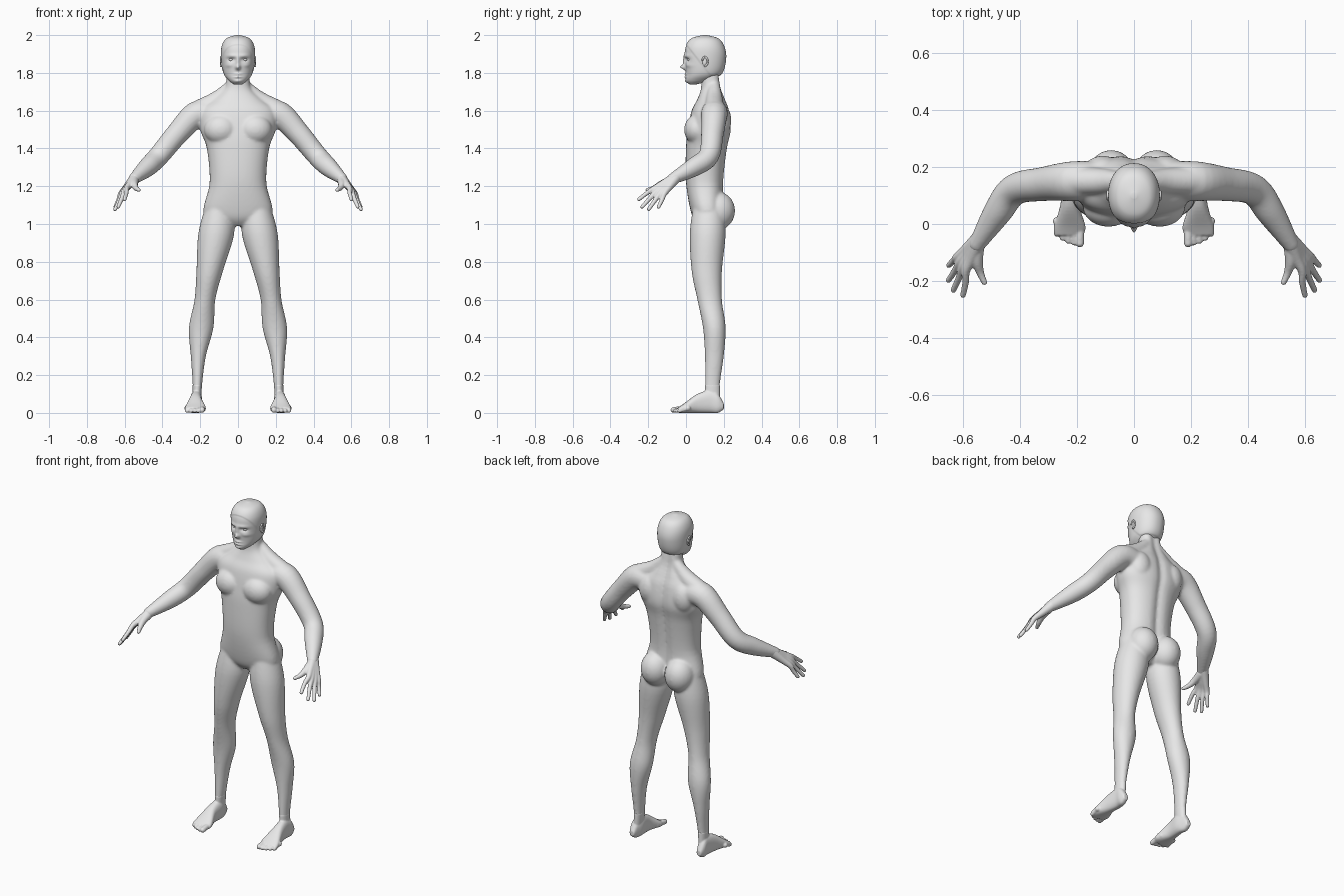
import bpy, bmesh
from math import cos, sin, pi, exp, copysign
from mathutils import Vector, Matrix

if "Cube" in bpy.data.objects:
    bpy.data.objects.remove(bpy.data.objects["Cube"])

SIDES = {"left": 1, "right": -1}
grey = (0.8, 0.8, 0.8, 1)
skin = bpy.data.materials.new("plain_grey")
skin.use_nodes = True
skin.diffuse_color = grey
skin.node_tree.nodes["Principled BSDF"].inputs["Base Color"].default_value = grey


def spline(rows, steps=6):
    """Catmull-Rom interpolation through rows of numbers."""
    result = []
    for i in range(len(rows) - 1):
        before, start = rows[max(i - 1, 0)], rows[i]
        end, after = rows[i + 1], rows[min(i + 2, len(rows) - 1)]
        for k in range(steps):
            t = k / steps
            result.append([q + t / 2 * (r - p + t * (2 * p - 5 * q + 4 * r - s + t * (3 * (q - r) + s - p)))
                           for p, q, r, s in zip(before, start, end, after)])
    return result + [list(rows[-1])]


def skin_rings(bm, rings):
    """Join successive rings with quads and cap both ends."""
    loops = [[bm.verts.new(point) for point in ring] for ring in rings]
    for lower, upper in zip(loops, loops[1:]):
        for i in range(len(lower)):
            bm.faces.new((lower[i - 1], lower[i], upper[i], upper[i - 1]))
    bm.faces.new(loops[0][::-1])
    bm.faces.new(loops[-1])


def stack(bm, rows, side=1, upright=True, power=2, count=48, steps=6, warp=None):
    """Loft of superellipses; each row holds a position, an x range and a depth range."""
    rings = []
    for place, inner, outer, near, far in spline(rows, steps):
        ring = []
        for i in range(count):
            c, s = cos(2 * pi * i / count), sin(2 * pi * i / count)
            x = (inner + outer + (outer - inner) * copysign(abs(c) ** (2 / power), c)) / 2
            depth = (near + far + (far - near) * copysign(abs(s) ** (2 / power), s)) / 2
            point = Vector((x * side, depth, place) if upright else (x * side, place, depth))
            ring.append(warp(point) if warp else point)
        rings.append(ring)
    skin_rings(bm, rings)


def centred(rows):
    """Turn half widths into symmetric x ranges."""
    return [(height, -half, half, front, back) for height, half, front, back in rows]


def blob(bm, centre, radii, side=1):
    x, y, z = centre
    matrix = Matrix.Translation((x * side, y, z)) @ Matrix.Diagonal((*radii, 1))
    bmesh.ops.create_uvsphere(bm, u_segments=24, v_segments=16, radius=1, matrix=matrix)


def tube(bm, points, side=1, count=24):
    """Round limb through points of x, y, z and radius, with rounded ends."""
    path = spline(points)
    spots = [Vector((x * side, y, z)) for x, y, z, radius in path]
    rings = []
    for i, spot in enumerate(spots):
        heading = spots[min(i + 1, len(spots) - 1)] - spots[max(i - 1, 0)]
        turn, radius = heading.to_track_quat("Z", "Y"), path[i][-1]
        angles = [2 * pi * k / count for k in range(count)]
        rings.append([spot + turn @ Vector((cos(a), sin(a), 0)) * radius for a in angles])
    skin_rings(bm, rings)
    for x, y, z, radius in (points[0], points[-1]):
        blob(bm, (x, y, z), (radius, radius, radius), side)


def finish(name, bm, voxel=0, relax=0):
    """Make a smooth object, optionally fusing its overlapping pieces."""
    bmesh.ops.recalc_face_normals(bm, faces=bm.faces[:])
    for face in bm.faces:
        face.smooth = True
    mesh = bpy.data.meshes.new(name)
    bm.to_mesh(mesh)
    bm.free()
    mesh.materials.append(skin)
    part = bpy.data.objects.new(name, mesh)
    bpy.context.collection.objects.link(part)
    if voxel:
        fuse = part.modifiers.new("fuse", "REMESH")
        fuse.mode, fuse.voxel_size, fuse.use_smooth_shade = "VOXEL", voxel, True
        soften = part.modifiers.new("soften", "SMOOTH")
        soften.factor, soften.iterations = 0.5, relax


# Body: torso with a spine groove, chest, buttocks, legs and arms
def spine_groove(point):
    if point.y > 0.12:
        point.y -= 0.014 * exp(-(point.x / 0.025) ** 2)
    return point


torso = centred([(0.99, 0.05, 0.07, 0.16), (1.05, 0.18, 0.03, 0.2), (1.22, 0.15, 0, 0.2),
                 (1.4, 0.165, 0, 0.22), (1.5, 0.2, 0.01, 0.24), (1.6, 0.2, 0.03, 0.23),
                 (1.66, 0.13, 0.06, 0.21), (1.72, 0.07, 0.08, 0.19), (1.8, 0.06, 0.08, 0.18)])
leg = [(1.1, 0.03, 0.17, 0.04, 0.2), (0.95, 0.02, 0.21, 0.02, 0.21), (0.75, 0.08, 0.22, 0.03, 0.19),
       (0.6, 0.12, 0.23, 0.06, 0.19), (0.45, 0.13, 0.26, 0.09, 0.21), (0.3, 0.17, 0.25, 0.1, 0.2),
       (0.15, 0.19, 0.24, 0.1, 0.18), (0.03, 0.2, 0.24, 0.1, 0.18)]
arm = [(0.13, 0.15, 1.58, 0.07), (0.22, 0.15, 1.58, 0.07), (0.32, 0.14, 1.48, 0.06),
       (0.42, 0.12, 1.36, 0.055), (0.48, 0.04, 1.3, 0.05), (0.55, -0.07, 1.24, 0.03)]
neck_slope = [(0.04, 0.15, 1.73, 0.03), (0.11, 0.15, 1.66, 0.045), (0.2, 0.15, 1.61, 0.05)]

body = bmesh.new()
stack(body, torso, power=2.3, warp=spine_groove)
for side in SIDES.values():
    stack(body, leg, side)
    tube(body, arm, side)
    tube(body, neck_slope, side)
    blob(body, centre=(0.09, 0.06, 1.5), radii=(0.09, 0.07, 0.08), side=side)
    blob(body, centre=(0.08, 0.17, 1.07), radii=(0.085, 0.09, 0.1), side=side)
    blob(body, centre=(0.11, 0.18, 1.55), radii=(0.07, 0.06, 0.09), side=side)
finish("body", body, voxel=0.007, relax=10)

# Hands: the palm is fused from finger roots that fan out from the wrist
wrist = Vector((0.54, -0.05, 1.25))
first_root, last_root = Vector((0.59, -0.165, 1.19)), Vector((0.62, -0.115, 1.16))
first_tip, last_tip = Vector((0.6, -0.25, 1.13)), Vector((0.65, -0.145, 1.09))
reach = Vector((0.02, -0.02, -0.03))
thumb = [(0.55, -0.08, 1.23, 0.025), (0.55, -0.13, 1.21, 0.02), (0.54, -0.17, 1.19, 0.014), (0.525, -0.205, 1.18, 0.01)]
for label, side in SIDES.items():
    hand = bmesh.new()
    for finger in range(4):
        t = finger / 3
        root = first_root.lerp(last_root, t)
        tip = first_tip.lerp(last_tip, t) + reach * sin(pi * t)
        bend = root.lerp(tip, 0.5) - reach / 5
        tube(hand, [(*wrist, 0.03), (*wrist.lerp(root, 0.6), 0.02), (*root, 0.015), (*bend, 0.012), (*tip, 0.01)], side)
    tube(hand, thumb, side)
    finish(label + "_hand", hand, voxel=0.004, relax=5)

# Feet: lofted from heel to ball, with a big toe and four small ones
sole = [(0.2, 0.21, 0.24, 0.02, 0.05), (0.17, 0.2, 0.25, 0, 0.1), (0.13, 0.19, 0.25, 0, 0.12),
        (0.06, 0.19, 0.26, 0, 0.1), (-0.01, 0.17, 0.28, 0, 0.05), (-0.04, 0.18, 0.28, 0, 0.03)]
for label, side in SIDES.items():
    foot = bmesh.new()
    stack(foot, sole, side, upright=False, power=2.4)
    stack(foot, leg[-2:], side)
    for toe in range(5):
        x, tip = 0.19 + 0.02 * toe, 0.002 * toe ** 2 - 0.067
        radius = 0.011 if toe else 0.015
        tube(foot, [(x, 0.01, 0.025, 0.015), (x, tip + 0.03, 0.02, radius), (x, tip, radius, radius)], side)
    finish(label + "_foot", foot, voxel=0.004, relax=5)

# Head: face relief as soft bumps (side, height, push, width, tallness) and a raised hair cap
relief = {"nose_bridge": (0, 1.86, 0.01, 0.01, 0.03), "nose_tip": (0, 1.83, 0.025, 0.012, 0.012),
          "eye_socket": (0.035, 1.87, -0.013, 0.02, 0.01), "brow": (0.03, 1.89, 0.005, 0.03, 0.01),
          "upper_lip": (0, 1.793, 0.008, 0.02, 0.006), "lower_lip": (0, 1.778, 0.008, 0.02, 0.006),
          "chin": (0, 1.755, 0.006, 0.02, 0.01), "cheek": (0.05, 1.84, 0.005, 0.02, 0.01)}


def clamp(value):
    return max(0, min(1, value))


def sculpt(point):
    push = sum(amount * exp(-((abs(point.x) - x) / wide) ** 2 - ((point.z - z) / tall) ** 2)
               for x, z, amount, wide, tall in relief.values())
    point.y -= push * clamp((0.08 - point.y) / 0.03)
    hairline = 1.95 - 0.165 * clamp(point.y / 0.13)
    outward = (point - Vector((0, 0.1, 1.87))).normalized()
    return point + outward * 0.003 * clamp((point.z - hairline) / 0.006)


skull = centred([(1.738, 0.02, 0.02, 0.05), (1.76, 0.05, 0, 0.13), (1.8, 0.077, 0, 0.19),
                 (1.88, 0.087, -0.007, 0.21), (1.94, 0.084, 0, 0.2), (1.98, 0.06, 0.03, 0.17),
                 (1.997, 0.01, 0.09, 0.11)])
head = bmesh.new()
stack(head, skull, power=2.15, count=128, steps=14, warp=sculpt)
finish("head", head)

# Ears with a curled rim, and eyeballs
ears, eyes = bmesh.new(), bmesh.new()
curl = [pi * (0.28 * k - 0.5) for k in range(6)]
rim = [(0.091, 0.1 + 0.014 * cos(a), 1.86 + 0.024 * sin(a), 0.005) for a in curl]
for side in SIDES.values():
    blob(ears, centre=(0.085, 0.1, 1.86), radii=(0.009, 0.014, 0.025), side=side)
    tube(ears, rim, side)
    blob(eyes, centre=(0.035, 0.022, 1.87), radii=(0.014, 0.014, 0.01), side=side)
finish("ears", ears)
finish("eyes", eyes)
